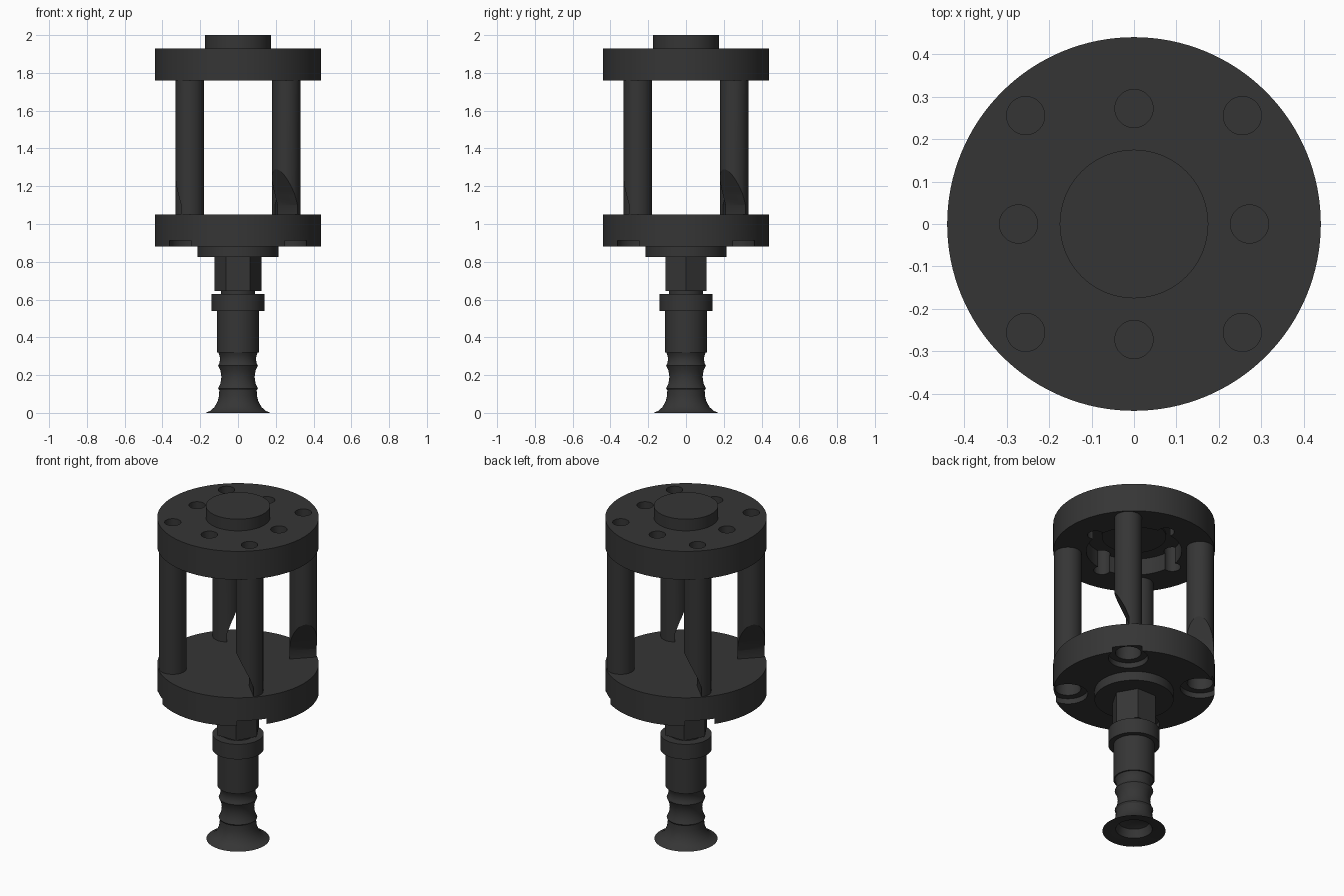
import bpy, bmesh, math
from mathutils import Matrix, Vector

if "Cube" in bpy.data.objects:
    bpy.data.objects.remove(bpy.data.objects["Cube"], do_unlink=True)

charcoal = bpy.data.materials.new("charcoal")
charcoal.use_nodes = True
colour = (0.036, 0.036, 0.036, 1)
charcoal.diffuse_color = colour
for node in charcoal.node_tree.nodes:
    if node.type == "BSDF_PRINCIPLED":
        node.inputs["Base Color"].default_value = colour

PILLAR_AT = 0.361      # distance of the pillars from the axis
DIAGONALS = [math.radians(45 + 90 * i) for i in range(4)]


def make_object(name, bm):
    bmesh.ops.recalc_face_normals(bm, faces=bm.faces)
    mesh = bpy.data.meshes.new(name)
    bm.to_mesh(mesh)
    bm.free()
    mesh.materials.append(charcoal)
    obj = bpy.data.objects.new(name, mesh)
    bpy.context.collection.objects.link(obj)
    return obj


def lathe(name, profile, segments=96, at=(0, 0)):
    """Spin (radius, height) points round a vertical axis."""
    bm = bmesh.new()
    verts = [bm.verts.new((r, 0, z)) for r, z in profile]
    edges = [bm.edges.new(pair) for pair in zip(verts, verts[1:])]
    bmesh.ops.spin(bm, geom=verts + edges, cent=(0, 0, 0), axis=(0, 0, 1),
                   angle=math.tau, steps=segments, use_duplicate=False)
    bmesh.ops.remove_doubles(bm, verts=bm.verts, dist=1e-5)
    bmesh.ops.translate(bm, verts=bm.verts, vec=(at[0], at[1], 0))
    return make_object(name, bm)


def cylinder(name, radius, low, high, segments=96, at=(0, 0)):
    return lathe(name, [(0, low), (radius, low), (radius, high), (0, high)], segments, at)


def polar(radius, angle):
    return radius * math.cos(angle), radius * math.sin(angle)


def cut(target, cutter):
    cutter.hide_render = True
    mod = target.modifiers.new("cut", "BOOLEAN")
    mod.operation = "DIFFERENCE"
    mod.solver = "EXACT"
    mod.object = cutter
    bpy.context.view_layer.objects.active = target
    bpy.ops.object.modifier_apply(modifier=mod.name)
    bpy.data.objects.remove(cutter, do_unlink=True)


def relief_cutter(angle):
    """Prism along the radius that cuts away one flank of a pillar foot."""
    out = Vector((math.cos(angle), math.sin(angle), 0))
    side = Vector((math.sin(angle), -math.cos(angle), 0))
    outline = [(0.01, 1.0), (0.01, 1.1), (-0.012, 1.16), (-0.08, 1.3), (-0.2, 1.4), (-0.2, 1.0)]
    bm = bmesh.new()
    face = bm.faces.new([bm.verts.new(out * (PILLAR_AT - 0.15) - side * -t + Vector((0, 0, z)))
                         for t, z in [(-u, w) for u, w in outline]])
    result = bmesh.ops.extrude_face_region(bm, geom=[face])
    moved = [v for v in result["geom"] if isinstance(v, bmesh.types.BMVert)]
    bmesh.ops.translate(bm, verts=moved, vec=out * 0.3)
    if face.is_valid and len(bm.faces) == len(outline) + 1:
        bmesh.ops.contextual_create(bm, geom=[e for e in bm.edges if e.is_boundary])
    return make_object("relief_cutter", bm)


parts = []

# Top plate with bolt holes and a recess underneath
top_plate = cylinder("top_plate", 0.44, 1.76, 1.93, 128)
cut(top_plate, cylinder("recess_cutter", 0.26, 1.7, 1.86))
for i, angle in enumerate(DIAGONALS):
    cut(top_plate, cylinder("hole_cutter", 0.045, 1.81, 2, 32, polar(PILLAR_AT, angle)))
    cut(top_plate, cylinder("hole_cutter", 0.045, 1.7, 2, 32, polar(0.272, i * math.pi / 2)))
parts += [top_plate, cylinder("top_boss", 0.175, 1.85, 2.0)]

# Bottom plate with stepped pockets that break through the rim
bottom_plate = cylinder("bottom_plate", 0.44, 0.88, 1.05, 128)
for angle in DIAGONALS:
    at = polar(PILLAR_AT, angle)
    cut(bottom_plate, cylinder("pocket_cutter", 0.108, 0.8, 0.912, 48, at))
    cut(bottom_plate, cylinder("bore_cutter", 0.07, 0.8, 1.0, 48, at))
parts.append(bottom_plate)

# Four pillars with a relief at the foot
for i, angle in enumerate(DIAGONALS):
    pillar = cylinder(f"pillar_{i + 1}", 0.075, 1.045, 1.765, 48, polar(PILLAR_AT, angle))
    cut(pillar, relief_cutter(angle))
    parts.append(pillar)

# Stem: flange, hexagon, neck, collar and sleeve
parts += [
    cylinder("flange", 0.215, 0.825, 0.885),
    cylinder("hex_nut", 0.125, 0.645, 0.83, 6),
    cylinder("neck", 0.09, 0.62, 0.65, 64),
    cylinder("collar", 0.14, 0.54, 0.63, 64),
    cylinder("sleeve", 0.112, 0.32, 0.545, 64),
]

# Ribbed suction cup, hollow below
outer = [(0, 0.325), (0.105, 0.32), (0.098, 0.305), (0.095, 0.285), (0.098, 0.265),
         (0.105, 0.25), (0.093, 0.225), (0.088, 0.19), (0.093, 0.155), (0.105, 0.13),
         (0.099, 0.12), (0.1, 0.09), (0.108, 0.06), (0.125, 0.03), (0.148, 0.01), (0.172, 0)]
inner = [(0.165, 0), (0.1, 0.012), (0.085, 0.06), (0, 0.09)]
parts.append(lathe("suction_cup", outer + inner, 64))

# Smooth round walls, keep crisp rims
bpy.ops.object.select_all(action="DESELECT")
for part in parts:
    part.select_set(True)
bpy.context.view_layer.objects.active = parts[0]
bpy.ops.object.shade_smooth_by_angle(angle=math.radians(25))
